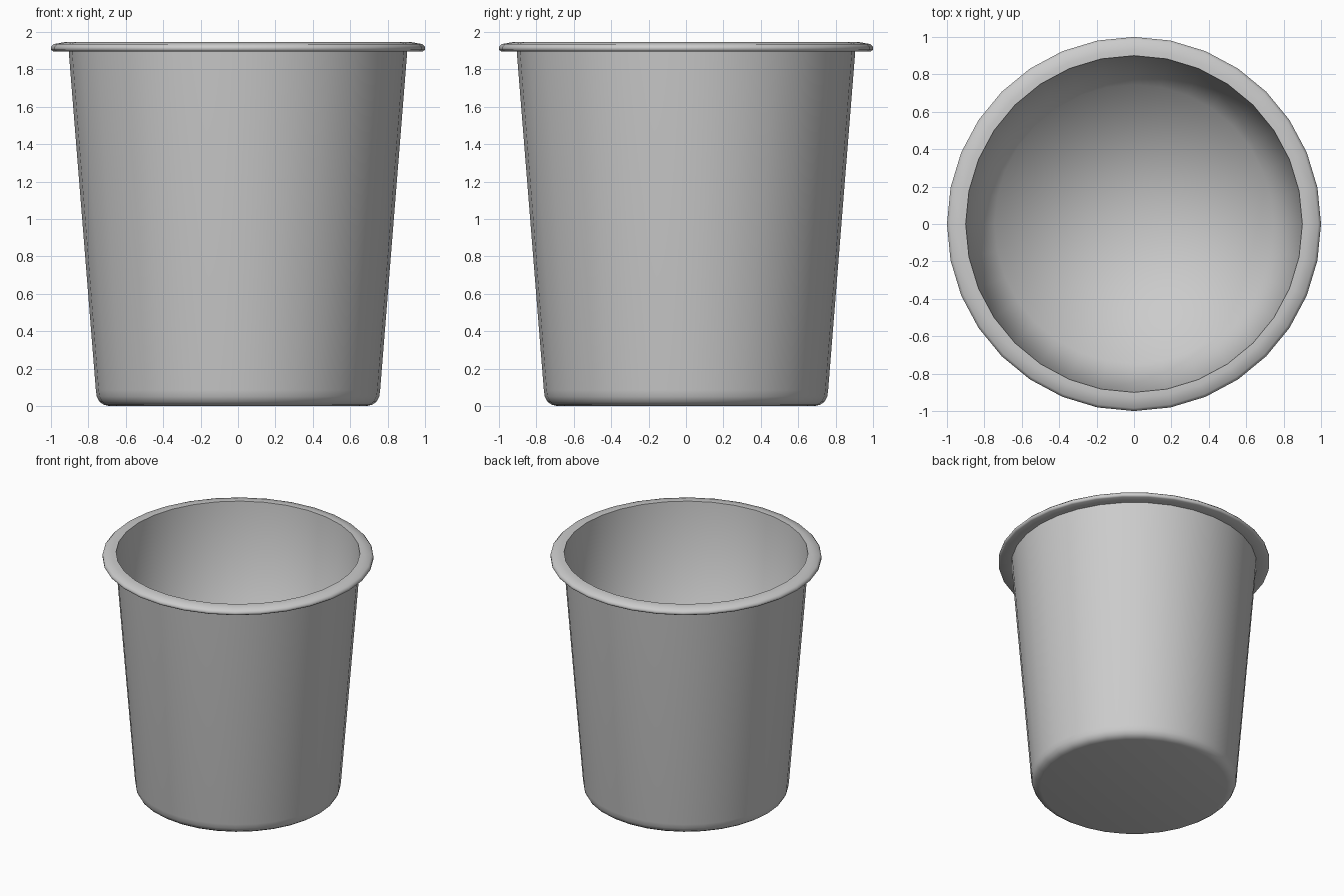
import bpy, bmesh
from math import cos, sin, tau

if "Cube" in bpy.data.objects:
    bpy.data.objects.remove(bpy.data.objects["Cube"])

SEGMENTS = 32

# Closed half-section (radius, height, sharp ring?) from outer base to inner floor
PROFILE = [
    (0.690, 0.000, False),   # base with rounded foot
    (0.716, 0.006, False),
    (0.740, 0.022, False),
    (0.755, 0.050, False),
    (0.760, 0.085, False),
    (0.905, 1.896, True),    # tapered outer wall up to the lip
    (0.988, 1.896, False),   # rolled lip
    (1.000, 1.904, False),
    (1.000, 1.920, False),
    (0.985, 1.935, False),
    (0.930, 1.945, False),
    (0.900, 1.945, True),    # inner lip edge
    (0.745, 0.050, False),   # inner wall down to the floor
]


def lathe(name, profile, segments):
    bm = bmesh.new()
    rings = []
    for r, z, _ in profile:
        rings.append([bm.verts.new((r * cos(tau * i / segments),
                                    r * sin(tau * i / segments), z))
                      for i in range(segments)])
    for a, b in zip(rings, rings[1:]):
        for i in range(segments):
            j = (i + 1) % segments
            bm.faces.new((a[i], a[j], b[j], b[i]))
    # Fan caps: underside and inside floor
    for ring, z in ((rings[0], profile[0][1]), (rings[-1], profile[-1][1])):
        centre = bm.verts.new((0, 0, z))
        for i in range(segments):
            bm.faces.new((ring[i], ring[(i + 1) % segments], centre))
    bmesh.ops.recalc_face_normals(bm, faces=bm.faces)
    for f in bm.faces:
        f.smooth = True
    # Crisp edges where the lip meets the walls
    for ring, (_, _, sharp) in zip(rings, profile):
        if sharp:
            for i in range(segments):
                bm.edges.get((ring[i], ring[(i + 1) % segments])).smooth = False
    mesh = bpy.data.meshes.new(name)
    bm.to_mesh(mesh)
    bm.free()
    obj = bpy.data.objects.new(name, mesh)
    bpy.context.collection.objects.link(obj)
    return obj


# Open tapered bin with a rolled lip
lathe("waste_bin", PROFILE, SEGMENTS)
